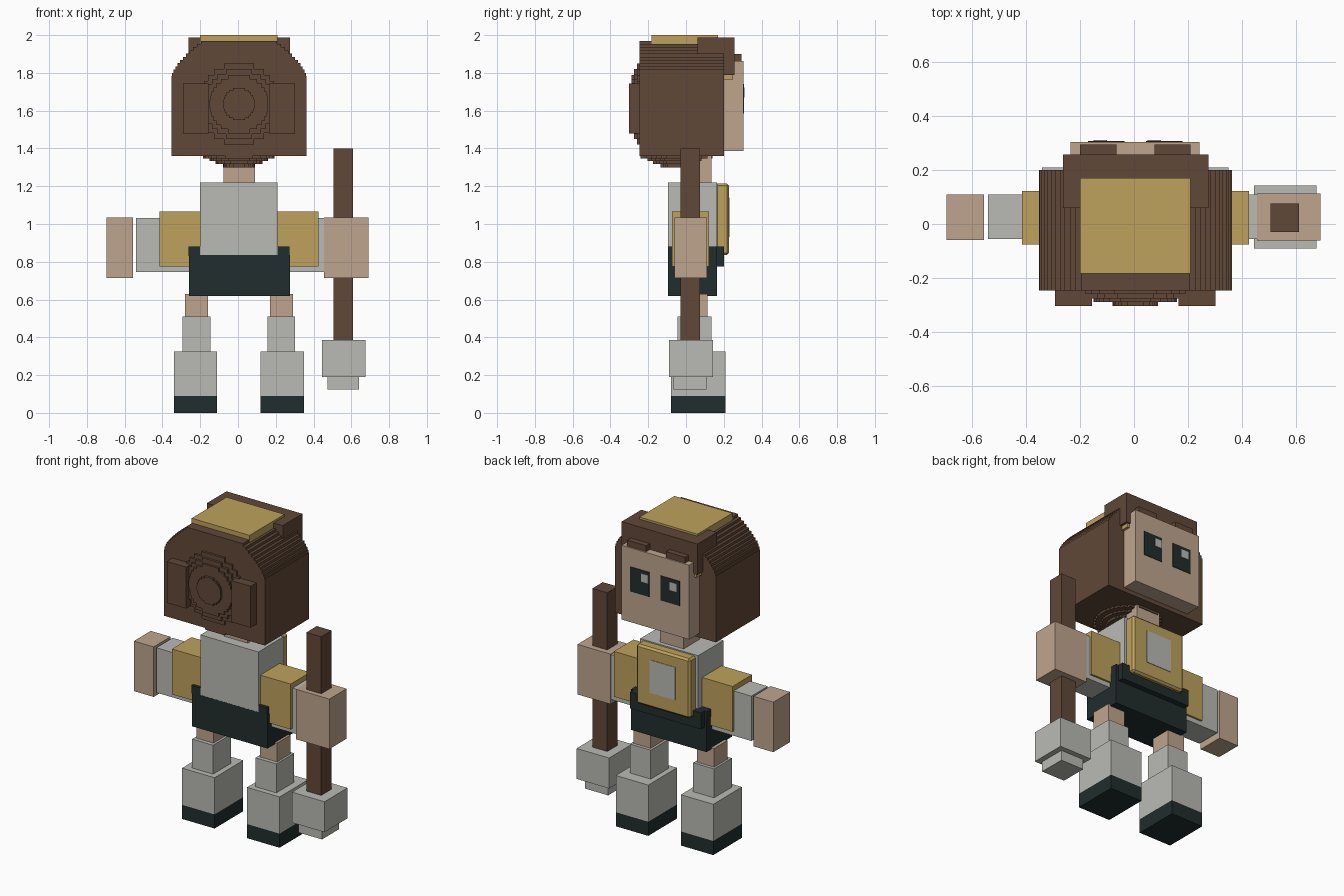
import bpy
import bmesh
import math
from mathutils import Vector

if "Cube" in bpy.data.objects:
    bpy.data.objects.remove(bpy.data.objects["Cube"])


def material(name, rgb):
    m = bpy.data.materials.new(name)
    m.use_nodes = True
    m.diffuse_color = (*rgb, 1)
    m.node_tree.nodes["Principled BSDF"].inputs["Base Color"].default_value = (*rgb, 1)
    return m


BROWN = material("brown", (0.119, 0.065, 0.040))
GREY = material("light grey", (0.49, 0.49, 0.46))
GOLD = material("gold", (0.515, 0.361, 0.107))
SKIN = material("skin", (0.52, 0.376, 0.27))
DARK = material("dark green", (0.015, 0.026, 0.026))
CX = 0.005  # mirror line of the figure


def finish(name, bm, mat):
    bmesh.ops.recalc_face_normals(bm, faces=bm.faces)
    mesh = bpy.data.meshes.new(name)
    bm.to_mesh(mesh)
    bm.free()
    mesh.materials.append(mat)
    ob = bpy.data.objects.new(name, mesh)
    bpy.context.collection.objects.link(ob)
    return ob


def box(name, mat, x, y, z):
    bm = bmesh.new()
    bmesh.ops.create_cube(bm, size=1)
    for v in bm.verts:
        v.co = [lo + (c + 0.5) * (hi - lo) for c, (lo, hi) in zip(v.co, (x, y, z))]
    return finish(name, bm, mat)


def pair(name, mat, x, y, z):
    """Box on the +x side and its mirror on the -x side; x is measured from CX."""
    box("left_" + name, mat, (CX + x[0], CX + x[1]), y, z)
    box("right_" + name, mat, (CX - x[1], CX - x[0]), y, z)


def prism(name, mat, outline, y):
    """Extrude an x-z outline along y."""
    bm = bmesh.new()
    face = bm.faces.new([bm.verts.new((px, y[0], pz)) for px, pz in outline])
    ext = bmesh.ops.extrude_face_region(bm, geom=[face])
    moved = [g for g in ext["geom"] if isinstance(g, bmesh.types.BMVert)]
    bmesh.ops.translate(bm, verts=moved, vec=Vector((0, y[1] - y[0], 0)))
    return finish(name, bm, mat)


def stairs(width, z0, z1, steps):
    """Symmetric stepped outline whose half width follows width(z)."""
    dz = (z1 - z0) / steps
    side = []
    for i in range(steps):
        w = width(z0 + (i + 0.5) * dz)
        side += [(w, z0 + i * dz), (w, z0 + (i + 1) * dz)]
    return [(CX + w, z) for w, z in side] + [(CX - w, z) for w, z in reversed(side)]


def disc_outline(r, zc, steps):
    return stairs(lambda z: math.sqrt(r * r - (z - zc) ** 2), zc - r, zc + r, steps)


# Boots, socks and legs
pair("sole", DARK, (0.115, 0.345), (-0.08, 0.21), (0, 0.09))
pair("boot", GREY, (0.115, 0.345), (-0.08, 0.21), (0.09, 0.325))
pair("sock", GREY, (0.15, 0.298), (-0.045, 0.135), (0.325, 0.51))
pair("leg", SKIN, (0.165, 0.285), (-0.02, 0.115), (0.51, 0.63))

# Trousers with raised sides and a raised front strip
box("trousers", DARK, (-0.26, 0.275), (-0.095, 0.165), (0.62, 0.835))
pair("trouser_side", DARK, (0.205, 0.268), (-0.095, 0.165), (0.83, 0.88))
box("front_strip", DARK, (-0.245, 0.255), (0.16, 0.2), (0.775, 0.84))
pair("strip_end", DARK, (0.195, 0.25), (0.16, 0.2), (0.83, 0.88))

# Torso, neck and chest plate
box("torso", GREY, (-0.2, 0.21), (-0.094, 0.163), (0.83, 1.22))
box("neck", SKIN, (-0.078, 0.09), (-0.03, 0.135), (1.2, 1.4))
plate = box("chest_plate", GOLD, (-0.185, 0.195), (0.155, 0.228), (0.835, 1.215))
bevel = plate.modifiers.new("Bevel", "BEVEL")
bevel.width, bevel.segments = 0.012, 1
box("chest_panel", GREY, (-0.085, 0.095), (0.225, 0.231), (0.93, 1.14))

# Arms and hands
pair("sleeve", GOLD, (0.205, 0.42), (-0.075, 0.122), (0.775, 1.065))
box("right_forearm", GREY, (-0.54, -0.2), (-0.055, 0.11), (0.745, 1.032))
box("left_forearm", GREY, (0.2, 0.46), (-0.055, 0.11), (0.745, 1.032))
box("right_hand", SKIN, (-0.695, -0.555), (-0.06, 0.11), (0.715, 1.035))
box("left_hand", SKIN, (0.455, 0.69), (-0.062, 0.112), (0.715, 1.035))

# Hammer
box("hammer_handle", BROWN, (0.505, 0.61), (-0.03, 0.075), (0.38, 1.4))
box("hammer_head", GREY, (0.445, 0.675), (-0.09, 0.142), (0.19, 0.385))
box("hammer_tip", GREY, (0.475, 0.64), (-0.065, 0.108), (0.125, 0.19))


# Hair with a stepped round crown
def hair_width(z):
    if z < 1.78:
        return 0.357
    t = (z - 1.78) / 0.19
    return 0.19 + 0.167 * (1 - t ** 1.5)


prism("hair", BROWN, stairs(hair_width, 1.36, 1.97, 36), (-0.246, 0.2))
box("hair_fringe", BROWN, (-0.262, 0.275), (0.06, 0.258), (1.79, 1.987))
pair("hair_lock", BROWN, (0.07, 0.205), (0.2, 0.295), (1.82, 1.9))
box("hair_band", GOLD, (-0.25, 0.26), (0.19, 0.25), (1.765, 1.8))
box("cap_plate", GOLD, (-0.2, 0.21), (-0.183, 0.17), (1.94, 2.0))

# Stepped bun and side blocks behind the head
for i, (radius, depth) in enumerate([(0.215, 0.26), (0.185, 0.275), (0.155, 0.288), (0.085, 0.303)]):
    prism(f"hair_bun_{i}", BROWN, disc_outline(radius, 1.635, 14), (-depth, -0.23))
pair("hair_block", BROWN, (0.16, 0.297), (-0.303, -0.24), (1.48, 1.745))

# Stepped round nape under the hair
for i, (radius, bottom) in enumerate([(0.19, 1.346), (0.155, 1.333), (0.125, 1.318), (0.085, 1.298)]):
    nape = prism(f"hair_nape_{i}", BROWN, disc_outline(radius, 0, 14), (-0.02, 0))
    nape.data.transform(nape.matrix_world)
    for v in nape.data.vertices:
        px, py, pz = v.co
        v.co = (px, -0.05 - pz, 1.365 if py > -0.01 else bottom)

# Face with eyes
box("face", SKIN, (-0.235, 0.243), (0.19, 0.304), (1.387, 1.862))
pair("eye", DARK, (0.04, 0.175), (0.3, 0.308), (1.585, 1.742))
for side, x in (("left", 0.05), ("right", -0.15)):
    box(side + "_eye_shine", GREY, (x, x + 0.05), (0.305, 0.311), (1.67, 1.722))
